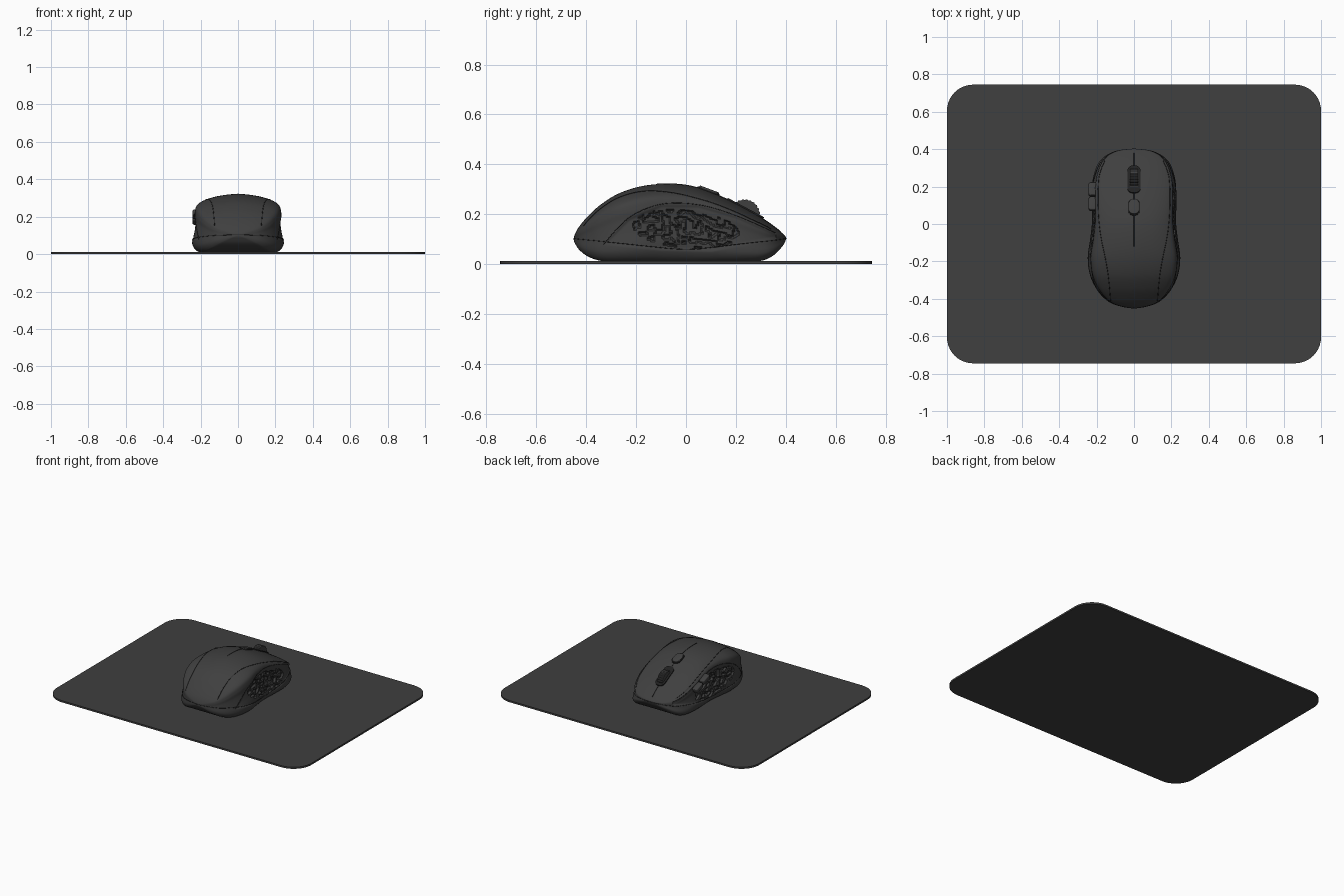
import bpy, bmesh, math
from mathutils import Vector, noise
from mathutils.bvhtree import BVHTree

cube = bpy.data.objects.get("Cube")
if cube:
    bpy.data.objects.remove(cube, do_unlink=True)


def material(name, value):
    m = bpy.data.materials.new(name)
    m.use_nodes = True
    color = (value, value, value, 1)
    m.diffuse_color = color
    bsdf = m.node_tree.nodes["Principled BSDF"]
    bsdf.inputs["Base Color"].default_value = color
    bsdf.inputs["Roughness"].default_value = 0.7
    return m


charcoal = material("charcoal", 0.05)
seam_black = material("seam_black", 0.015)


def select(ob):
    bpy.ops.object.select_all(action='DESELECT')
    ob.select_set(True)
    bpy.context.view_layer.objects.active = ob


def finish(name, bm, mat, angle=35):
    bmesh.ops.recalc_face_normals(bm, faces=bm.faces)
    me = bpy.data.meshes.new(name)
    bm.to_mesh(me)
    bm.free()
    ob = bpy.data.objects.new(name, me)
    bpy.context.collection.objects.link(ob)
    me.materials.append(mat)
    select(ob)
    bpy.ops.object.shade_smooth_by_angle(angle=math.radians(angle))
    return ob


def catmull(a, b, c, d, f):
    return [0.5 * (2 * q + (r - p) * f + (2 * p - 5 * q + 4 * r - s) * f * f
                   + (3 * q - p - 3 * r + s) * f ** 3)
            for p, q, r, s in zip(a, b, c, d)]


def spline(pts, steps):
    """Smooth open path; the list holds one phantom point at each end."""
    out = [catmull(*pts[i:i + 4], k / steps)
           for i in range(len(pts) - 3) for k in range(steps)]
    return out + [list(pts[-2])]


def lerp_table(pts, x):
    for (x0, v0), (x1, v1) in zip(pts, pts[1:]):
        if x0 <= x <= x1:
            return v0 + (v1 - v0) * (x - x0) / (x1 - x0)
    return None


def rounded_slab(name, w, d, h, r, loc, tilt=0, bevel=0.0, mat=charcoal):
    """Rounded rectangle extruded along its local z."""
    bm = bmesh.new()
    verts = []
    for quarter, (sx, sy) in enumerate([(1, 1), (-1, 1), (-1, -1), (1, -1)]):
        for k in range(11):
            a = (quarter + k / 10) * math.pi / 2
            verts.append(bm.verts.new((sx * (w / 2 - r) + r * math.cos(a),
                                       sy * (d / 2 - r) + r * math.sin(a), -h / 2)))
    face = bm.faces.new(verts)
    top = bmesh.ops.extrude_face_region(bm, geom=[face])["geom"]
    bmesh.ops.translate(bm, vec=(0, 0, h), verts=[v for v in top if isinstance(v, bmesh.types.BMVert)])
    if bevel:
        rim = [e for e in bm.edges if abs(e.verts[0].co.z - e.verts[1].co.z) < h / 2]
        bmesh.ops.bevel(bm, geom=rim, offset=bevel, segments=3, affect='EDGES', profile=0.5)
    ob = finish(name, bm, mat)
    ob.location = loc
    ob.rotation_euler.x = tilt
    return ob


# Desk mat
rounded_slab("desk_mat", 2, 1.49, 0.012, 0.14, (0, 0, 0.006))

# Body stations: y, half width, top height, bottom height
stations = [(-.45, 0, .10, .10), (-.443, .06, .125, .08), (-.425, .12, .155, .055),
            (-.39, .168, .195, .03), (-.34, .207, .24, .014), (-.27, .238, .283, .01),
            (-.18, .248, .312, .01), (-.08, .235, .322, .01), (.02, .225, .313, .01),
            (.12, .228, .28, .01), (.22, .225, .232, .01), (.30, .205, .187, .014),
            (.35, .172, .153, .035), (.385, .115, .125, .07), (.398, .055, .112, .092),
            (.401, 0, .105, .105)]


def phantom(row):
    return (row[0], -row[1], row[3], row[2])


rows = spline([phantom(stations[1])] + stations + [phantom(stations[-2])], 16)

# Half cross-section from bottom centre to top centre, then mirrored
half = [(0, 0), (.5, 0), (.8, 0), (.91, .04), (.98, .13), (.99, .24), (.955, .4),
        (.93, .57), (.93, .71), (.88, .83), (.7, .91), (.4, .97), (0, 1)]
loop = half + [(-u, v) for u, v in half[-2:0:-1]]
section = spline([loop[-1]] + loop + loop[:2], 8)[:-1]

# Side grip outline: upper and lower edges by y
grip_top = [(-.33, .08), (-.23, .185), (-.1, .24), (.05, .238), (.2, .195), (.36, .125)]
grip_low = [(-.33, .08), (-.1, .055), (.1, .05), (.36, .1)]


def grip_depth(y, z, side):
    top, low = lerp_table(grip_top, y), lerp_table(grip_low, y)
    if top is None or not low < z < top:
        return 0
    depth = min(0.006, 0.5 * min(top - z, z - low))
    slant = z - 0.14 + 0.08 * y
    if (y / 0.21) ** 2 + (slant / 0.075) ** 2 < 1:
        if noise.noise(Vector((y * 32, z * 48, side * 3))) > 0.02:
            depth += 0.011
    return depth


def build_body(with_grip):
    bm = bmesh.new()
    rings = []
    for y, w, t, b in rows:
        ring = []
        for u, v in section:
            x, z = u * w, b + v * (t - b)
            if with_grip and abs(u) > 0.84:
                side = math.copysign(1, u)
                x -= side * grip_depth(y, z, side)
            ring.append(bm.verts.new((x, y, z)))
        rings.append(ring)
    n = len(section)
    for r0, r1 in zip(rings, rings[1:]):
        for i in range(n):
            j = (i + 1) % n
            bm.faces.new((r0[i], r0[j], r1[j], r1[i]))
    bmesh.ops.remove_doubles(bm, verts=bm.verts, dist=0.00002)
    return bm


finish("mouse_body", build_body(True), charcoal)
smooth_body = build_body(False)
tree = BVHTree.FromBMesh(smooth_body)
smooth_body.free()


def seam(name, rays, radius=0.002, cyclic=False):
    """Thin line laid along the points where the rays meet the body."""
    hits = [tree.ray_cast(Vector(o), Vector(d).normalized())[0] for o, d in rays]
    hits = [h for h in hits if h]
    cu = bpy.data.curves.new(name, 'CURVE')
    cu.dimensions = '3D'
    cu.bevel_depth = radius
    cu.bevel_resolution = 1
    sp = cu.splines.new('POLY')
    sp.points.add(len(hits) - 1)
    for p, h in zip(sp.points, hits):
        p.co = (*h, 1)
    sp.use_cyclic_u = cyclic
    ob = bpy.data.objects.new(name, cu)
    bpy.context.collection.objects.link(ob)
    cu.materials.append(seam_black)
    select(ob)
    bpy.ops.object.convert(target='MESH')


# Seams of the top shell, grips, button split and base
shell = [(.12, -.43), (.125, -.41), (.135, -.3), (.15, -.2), (.18, -.05),
         (.192, .1), (.187, .25), (.155, .34), (.14, .36)]
for side, label in ((1, "left"), (-1, "right")):
    seam(label + "_shell_seam",
         [((side * x, y, 1), (0, 0, -1)) for x, y in spline(shell, 8)])
    edge = [grip_top[0]] + grip_top + [grip_top[-1]]
    seam(label + "_grip_seam",
         [((side, y, z), (-side, 0, 0)) for y, z in spline(edge, 8)], 0.0015)
seam("button_split", [((0, -.12 + .5 * k / 40, 1), (0, 0, -1)) for k in range(41)])
angles = [k * math.tau / 120 for k in range(120)]
seam("base_seam", [((math.cos(a), math.sin(a), .06 + .043 * math.sin(a) ** 2),
                    (-math.cos(a), -math.sin(a), 0)) for a in angles], 0.0015, True)

# Scroll wheel in its slot
rounded_slab("wheel_slot", .07, .165, .009, .03, (0, .238, .223), -.49, mat=seam_black)
bm = bmesh.new()
outline = []
for k in range(72):
    r = 0.062 if k % 3 else 0.058
    a = k * math.tau / 72
    outline.append(bm.verts.new((-0.021, r * math.cos(a), r * math.sin(a))))
side_face = bm.faces.new(outline)
ext = bmesh.ops.extrude_face_region(bm, geom=[side_face])["geom"]
bmesh.ops.translate(bm, vec=(0.042, 0, 0), verts=[v for v in ext if isinstance(v, bmesh.types.BMVert)])
wheel = finish("scroll_wheel", bm, charcoal, 25)
wheel.location = (0, .235, .198)

# Speed button behind the wheel
rounded_slab("speed_button_gap", .066, .094, .009, .03, (0, .09, .291), -.36, mat=seam_black)
rounded_slab("speed_button", .056, .084, .024, .025, (0, .09, .29), -.36, 0.004)

# Two thumb buttons on one side
for name, y, z in (("rear_thumb_button", .108, .213), ("front_thumb_button", .185, .182)):
    rounded_slab(name, .042, .074, .03, .012, (-.222, y, z), -.36, 0.005)
